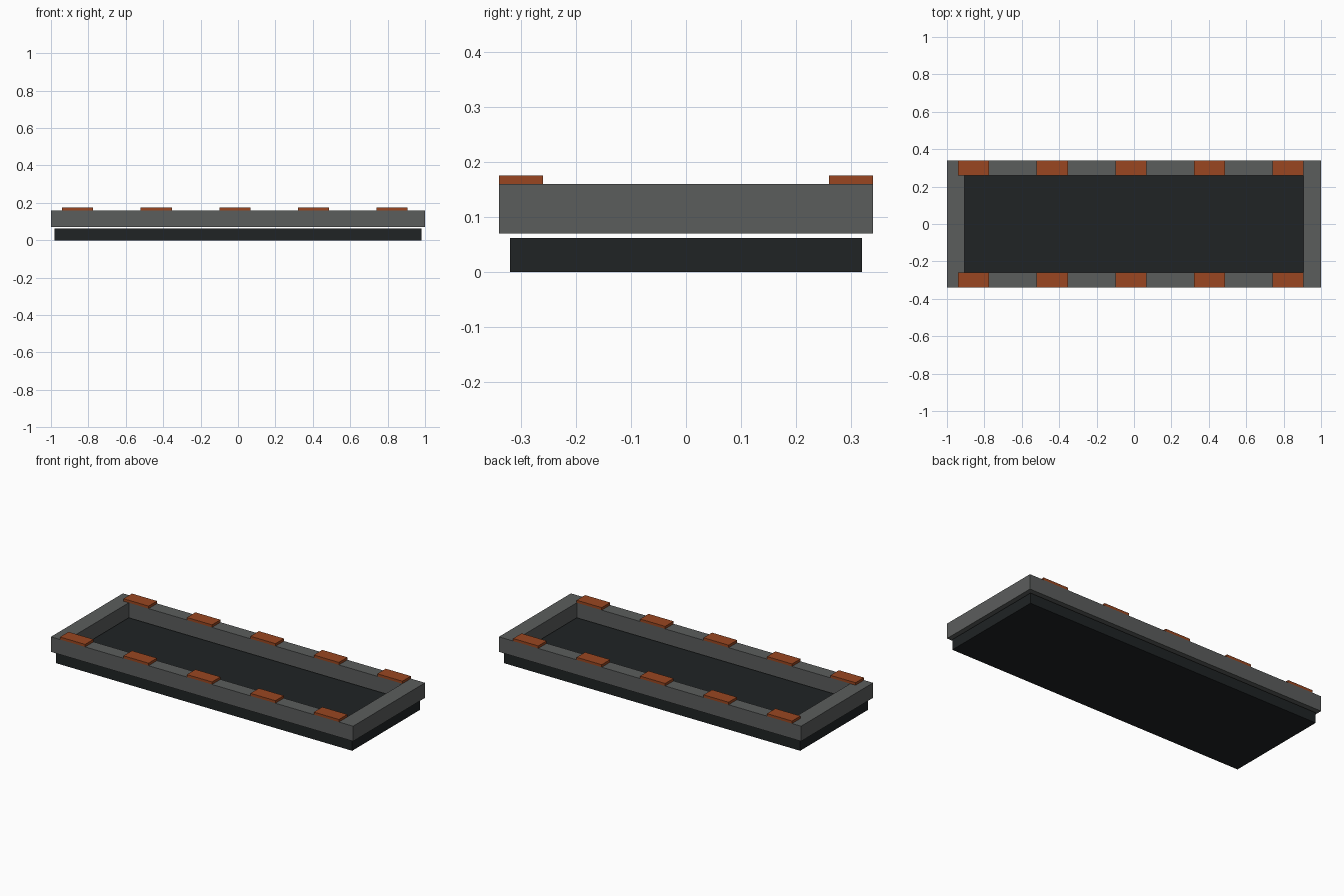
import bpy, bmesh

if "Cube" in bpy.data.objects:
    bpy.data.objects.remove(bpy.data.objects["Cube"])


def material(name, rgb):
    m = bpy.data.materials.new(name)
    m.diffuse_color = (*rgb, 1)
    m.use_nodes = True
    m.node_tree.nodes["Principled BSDF"].inputs["Base Color"].default_value = m.diffuse_color
    return m


def finish(bm, name, mat):
    bmesh.ops.recalc_face_normals(bm, faces=bm.faces)
    me = bpy.data.meshes.new(name)
    bm.to_mesh(me)
    bm.free()
    me.materials.append(mat)
    ob = bpy.data.objects.new(name, me)
    bpy.context.collection.objects.link(ob)
    return ob


def box(name, x0, x1, y0, y1, z0, z1, mat):
    bm = bmesh.new()
    bmesh.ops.create_cube(bm, size=1)
    bmesh.ops.scale(bm, vec=(x1 - x0, y1 - y0, z1 - z0), verts=bm.verts)
    bmesh.ops.translate(bm, vec=((x0 + x1) / 2, (y0 + y1) / 2, (z0 + z1) / 2), verts=bm.verts)
    return finish(bm, name, mat)


def frame(name, outer, inner, z0, z1, mat):
    bm = bmesh.new()
    corners = [(-1, -1), (1, -1), (1, 1), (-1, 1)]
    # closed loop of rectangular cross-sections, one per corner
    section = [(outer, z0), (outer, z1), (inner, z1), (inner, z0)]
    rings = [[bm.verts.new((sx * h[0], sy * h[1], z)) for h, z in section] for sx, sy in corners]
    for i in range(4):
        a, b = rings[i], rings[(i + 1) % 4]
        for j in range(4):
            k = (j + 1) % 4
            bm.faces.new((a[j], b[j], b[k], a[k]))
    return finish(bm, name, mat)


black = material("dark_base", (0.014, 0.017, 0.018))
grey = material("frame_grey", (0.105, 0.11, 0.108))
rust = material("rust_orange", (0.32, 0.062, 0.015))

# Base slab
box("base_slab", -0.98, 0.98, -0.32, 0.32, 0, 0.062, black)

# Raised rim, floating just above the slab
frame("rim_frame", (1.0, 0.34), (0.905, 0.26), 0.07, 0.16, grey)

# Rows of pads along both long rails
for i in range(5):
    x = -0.94 + i * 0.42
    for side, y0 in (("front", -0.34), ("back", 0.26)):
        box(f"{side}_pad_{i + 1}", x, x + 0.166, y0, y0 + 0.08, 0.16, 0.175, rust)
